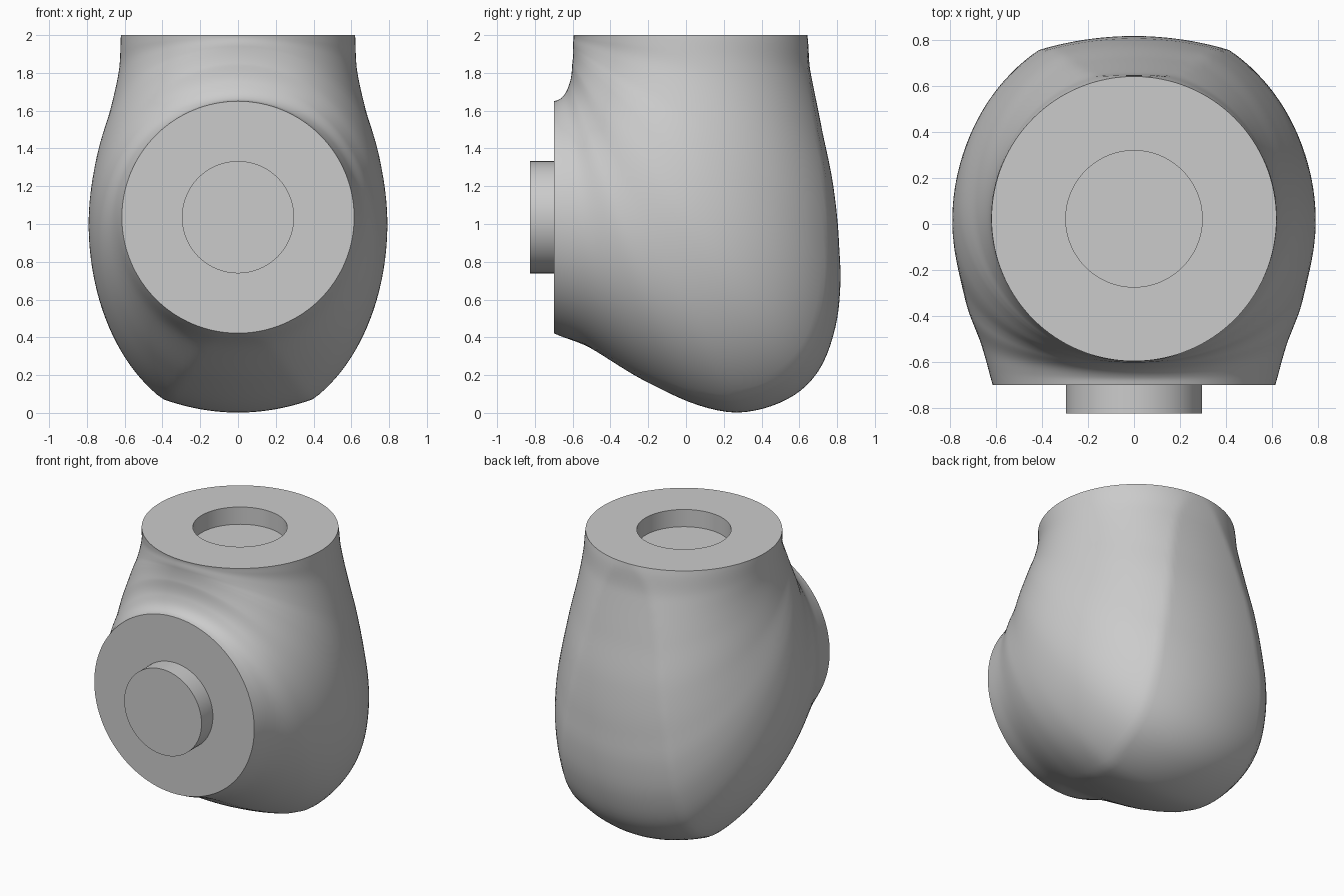
import bpy, bmesh, math
from mathutils import Matrix, Vector

if "Cube" in bpy.data.objects:
    bpy.data.objects.remove(bpy.data.objects["Cube"])

SIDES, STEPS = 128, 80
PIVOT_Y, PIVOT_Z = -0.70, 2.0   # corner where the two end planes meet
BORE = 0.297

# one plain grey
grey = bpy.data.materials.new("casing grey")
grey.use_nodes = True
grey.diffuse_color = (0.6, 0.6, 0.6, 1)
grey.node_tree.nodes["Principled BSDF"].inputs["Base Color"].default_value = (0.6, 0.6, 0.6, 1)


def finish(name, bm):
    bmesh.ops.recalc_face_normals(bm, faces=bm.faces)
    mesh = bpy.data.meshes.new(name)
    bm.to_mesh(mesh)
    bm.free()
    obj = bpy.data.objects.new(name, mesh)
    bpy.context.collection.objects.link(obj)
    mesh.materials.append(grey)
    bpy.ops.object.select_all(action='DESELECT')
    obj.select_set(True)
    bpy.context.view_layer.objects.active = obj
    bpy.ops.object.shade_smooth_by_angle(angle=math.radians(35))
    return obj


def polar(points):
    """Side outline (y, z) as (angle, radius) about the pivot."""
    return [(math.atan2(PIVOT_Z - z, y - PIVOT_Y), math.hypot(y - PIVOT_Y, PIVOT_Z - z))
            for y, z in points]


def smooth_lookup(table, t):
    """Cubic interpolation through a table of (t, value)."""
    last = len(table) - 1

    def slope(i):
        a, b = table[max(i - 1, 0)], table[min(i + 1, last)]
        return (b[1] - a[1]) / (b[0] - a[0])
    i = 0
    while i < last - 1 and t > table[i + 1][0]:
        i += 1
    (t0, v0), (t1, v1) = table[i], table[i + 1]
    h = t1 - t0
    u = (t - t0) / h
    return (v0 * (1 + 2 * u) * (1 - u) ** 2 + slope(i) * h * u * (1 - u) ** 2
            + v1 * u * u * (3 - 2 * u) + slope(i + 1) * h * u * u * (u - 1))


# side outlines of the elbow and its half width by bend angle
outer = polar([(0.642, 2), (0.66, 1.8), (0.72, 1.5), (0.78, 1.2), (0.81, 0.9), (0.818, 0.7),
               (0.79, 0.45), (0.7, 0.22), (0.55, 0.08), (0.3, 0.003), (0.1, 0.03),
               (-0.2, 0.16), (-0.5, 0.34), (-0.7, 0.422)])
inner = polar([(-0.597, 2), (-0.598, 1.94), (-0.602, 1.85), (-0.615, 1.75),
               (-0.64, 1.69), (-0.67, 1.66), (-0.7, 1.65)])
widths = [(math.radians(a), w) for a, w in
          [(0, 0.62), (15, 0.632), (30, 0.685), (45, 0.767), (56, 0.79),
           (70, 0.737), (80, 0.665), (90, 0.615)]]


def section(angle):
    near, far = smooth_lookup(inner, angle), smooth_lookup(outer, angle)
    mid, half = (near + far) / 2, (far - near) / 2
    width = smooth_lookup(widths, angle)
    stretch = 1 + 0.1 * math.sin(2 * angle)
    for i in range(SIDES):
        phi = math.tau * i / SIDES
        x, d = width * math.sin(phi), half * math.cos(phi)
        if d > 0:   # outer end is cut by a shallow bowed face
            d = min(d * stretch, half * (1 - 0.5 * x * x))
        r = mid + d
        yield Vector((x, PIVOT_Y + r * math.cos(angle), PIVOT_Z - r * math.sin(angle)))


# elbow casing: sections fanned from the top opening to the front flange
bm = bmesh.new()
rings = [[bm.verts.new(p) for p in section(math.pi / 2 * s / STEPS)] for s in range(STEPS + 1)]
rings.reverse()
top = rings[-1]
centre = sum((v.co for v in top), Vector()) / SIDES

# round socket sunk into the top
for drop in (0, 0.12):
    rings.append([bm.verts.new((centre.x + BORE * math.sin(math.tau * i / SIDES),
                                centre.y + BORE * math.cos(math.tau * i / SIDES),
                                PIVOT_Z - drop)) for i in range(SIDES)])
for a, b in zip(rings, rings[1:]):
    for i in range(SIDES):
        j = (i + 1) % SIDES
        bm.faces.new((a[i], a[j], b[j], b[i]))
bm.faces.new(rings[0])
bm.faces.new(rings[-1])
finish("elbow_casing", bm)

# round boss on the front flange
bm = bmesh.new()
place = Matrix.Translation((0, -0.755, 1.036)) @ Matrix.Rotation(math.pi / 2, 4, 'X')
bmesh.ops.create_cone(bm, cap_ends=True, segments=SIDES, radius1=BORE, radius2=BORE,
                      depth=0.14, matrix=place)
finish("front_boss", bm)
